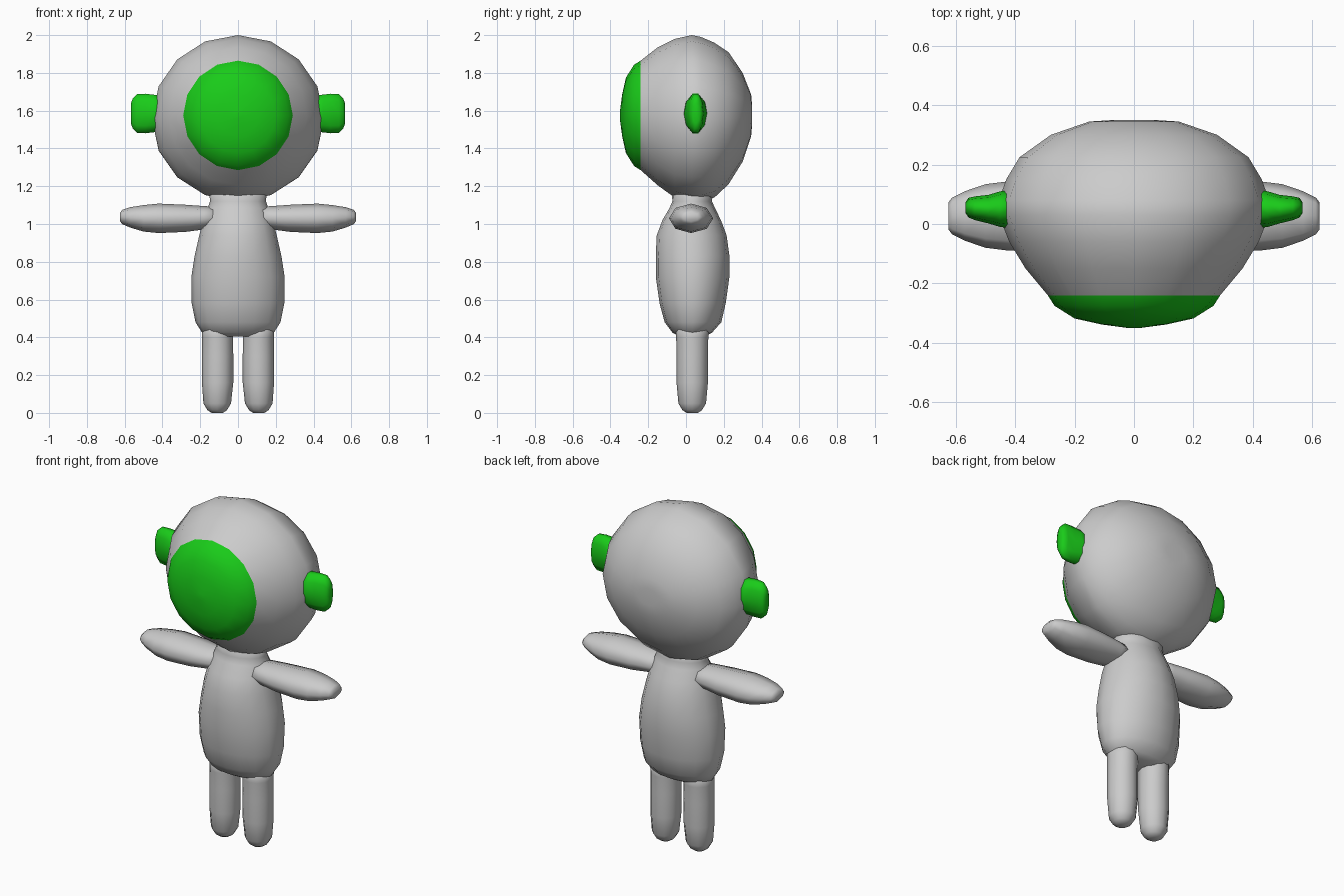
import bpy
from math import sin, cos, tau


def loft(name, axis, rings, sides, mat=None, mirror=False, cap_start=True, cap_end=True):
    """Skin ellipses (position, centre a, centre b, radius a, radius b) along an axis."""
    verts, faces = [], []
    for p, ca, cb, ra, rb in rings:
        for i in range(sides):
            t = tau * i / sides
            co = [ca + ra * cos(t), cb + rb * sin(t)]
            co.insert("xyz".index(axis), p)
            verts.append(co)
    for k in range(len(rings) - 1):
        for i in range(sides):
            j = (i + 1) % sides
            a, b = k * sides, (k + 1) * sides
            face = (a + i, a + j, b + j, b + i)
            faces.append(face[::-1] if axis == "y" else face)
    first = list(range(sides))
    last = [(len(rings) - 1) * sides + i for i in first]
    if cap_start:
        faces.append(first if axis == "y" else first[::-1])
    if cap_end:
        faces.append(last[::-1] if axis == "y" else last)
    mesh = bpy.data.meshes.new(name)
    mesh.from_pydata(verts, [], faces)
    mesh.shade_smooth()
    obj = bpy.data.objects.new(name, mesh)
    bpy.context.collection.objects.link(obj)
    if mat:
        mesh.materials.append(mat)
    if mirror:
        mod = obj.modifiers.new("mirror", "MIRROR")
        mod.use_axis[0] = True
        mod.use_clip = False
        mod.use_mirror_merge = False
    return obj


green = bpy.data.materials.new("green")
green.diffuse_color = (0.01, 0.6, 0.01, 1)

# Head, lofted front to back; open where the face dome sits
loft("head", "y", [
    (-0.24, 0, 1.575, 0.29, 0.29),
    (-0.15, 0, 1.57, 0.365, 0.365),
    (-0.06, 0, 1.56, 0.42, 0.42),
    (0.03, 0, 1.56, 0.455, 0.44),
    (0.08, 0, 1.555, 0.455, 0.435),
    (0.15, 0, 1.55, 0.43, 0.41),
    (0.225, 0, 1.56, 0.385, 0.35),
    (0.30, 0, 1.565, 0.28, 0.235),
    (0.345, 0, 1.575, 0.15, 0.11),
    (0.35, 0, 1.575, 0.07, 0.05)], 16, cap_start=False)

# Face dome
loft("face", "y", [
    (-0.35, 0, 1.575, 0.02, 0.02),
    (-0.338, 0, 1.575, 0.11, 0.11),
    (-0.318, 0, 1.575, 0.20, 0.20),
    (-0.275, 0, 1.575, 0.268, 0.268),
    (-0.24, 0, 1.575, 0.29, 0.29)], 16, green, cap_end=False)

# Ears
loft("ears", "x", [
    (0.40, 0.05, 1.585, 0.065, 0.10),
    (0.45, 0.05, 1.585, 0.06, 0.105),
    (0.49, 0.05, 1.585, 0.048, 0.11),
    (0.535, 0.053, 1.585, 0.04, 0.108),
    (0.557, 0.055, 1.585, 0.033, 0.085),
    (0.567, 0.055, 1.585, 0.018, 0.055)], 10, green, mirror=True)

# Torso with neck
loft("body", "z", [
    (0.405, 0, 0.033, 0.14, 0.07),
    (0.425, 0, 0.033, 0.19, 0.105),
    (0.48, 0, 0.037, 0.225, 0.15),
    (0.58, 0, 0.035, 0.245, 0.175),
    (0.72, 0, 0.035, 0.247, 0.195),
    (0.83, 0, 0.035, 0.23, 0.195),
    (0.94, 0, 0.03, 0.205, 0.185),
    (1.02, 0, 0.03, 0.185, 0.155),
    (1.085, 0, 0.033, 0.16, 0.12),
    (1.12, 0, 0.033, 0.148, 0.105),
    (1.20, 0, 0.033, 0.155, 0.11)], 16)

# Arms
loft("arms", "x", [
    (0.10, 0.027, 1.035, 0.085, 0.055),
    (0.18, 0.027, 1.033, 0.098, 0.062),
    (0.28, 0.027, 1.03, 0.11, 0.072),
    (0.42, 0.027, 1.03, 0.117, 0.078),
    (0.50, 0.027, 1.03, 0.107, 0.07),
    (0.57, 0.027, 1.035, 0.083, 0.054),
    (0.612, 0.027, 1.037, 0.062, 0.038),
    (0.625, 0.027, 1.037, 0.045, 0.022)], 8, mirror=True)

# Legs
loft("legs", "z", [
    (0.0, 0.11, 0.033, 0.03, 0.03),
    (0.015, 0.11, 0.033, 0.052, 0.052),
    (0.05, 0.11, 0.033, 0.073, 0.073),
    (0.16, 0.108, 0.033, 0.083, 0.083),
    (0.30, 0.108, 0.033, 0.083, 0.083),
    (0.40, 0.108, 0.033, 0.082, 0.085),
    (0.48, 0.108, 0.033, 0.084, 0.09)], 12, mirror=True)
